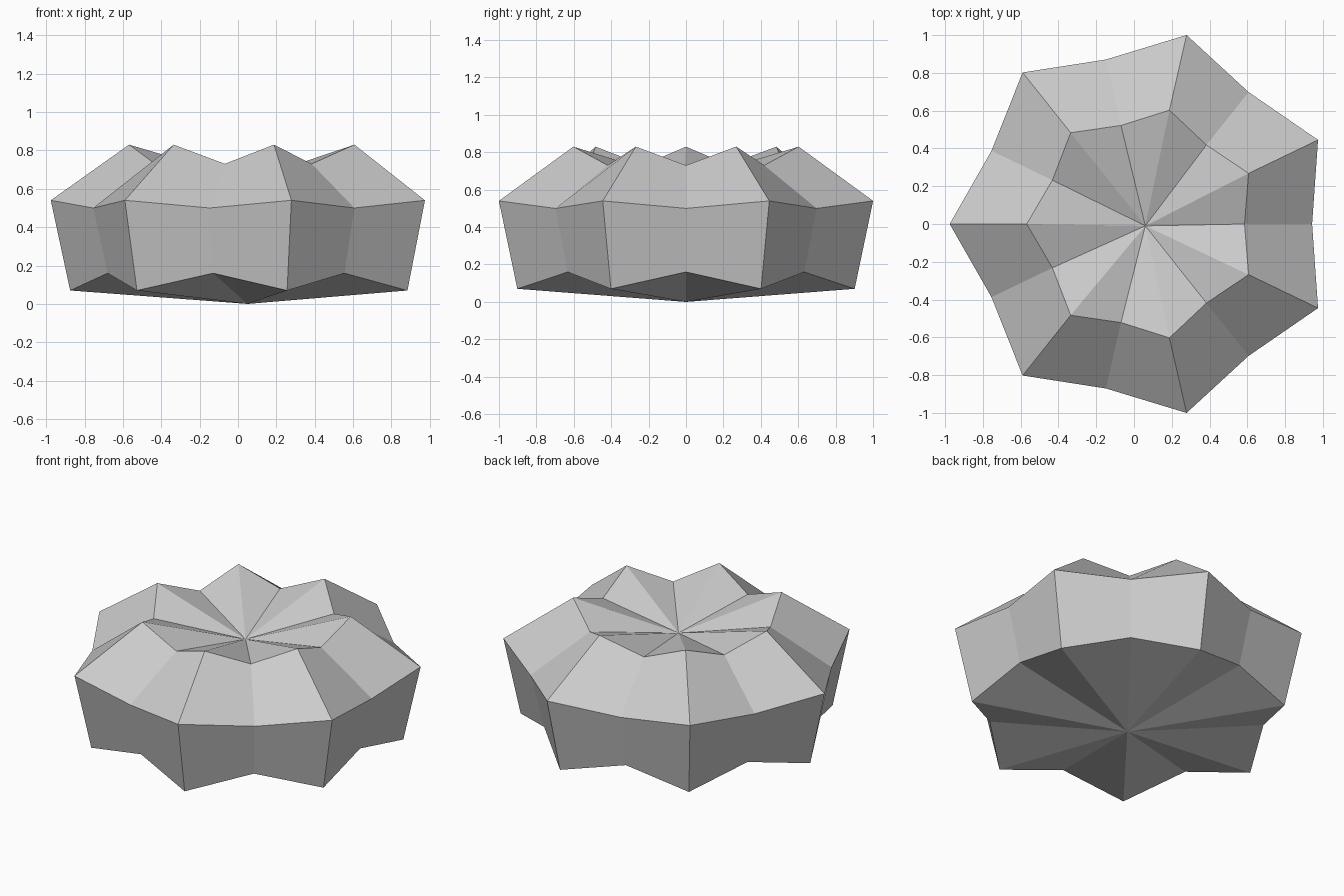
import bpy, bmesh
from math import cos, sin, pi

if "Cube" in bpy.data.objects:
    bpy.data.objects.remove(bpy.data.objects["Cube"], do_unlink=True)

POINTS = 7
CENTRE_X = 0.05

# Plain grey
grey = bpy.data.materials.new("grey")
grey.use_nodes = True
grey.diffuse_color = (0.6, 0.6, 0.6, 1)
grey.node_tree.nodes["Principled BSDF"].inputs["Base Color"].default_value = (0.6, 0.6, 0.6, 1)

bm = bmesh.new()


def star_ring(tip_r, tip_z, valley_r, valley_z):
    """Ring of alternating star tips and valleys, one tip towards -x."""
    ring = []
    for i in range(POINTS * 2):
        a = pi + i * pi / POINTS
        r, z = (valley_r, valley_z) if i % 2 else (tip_r, tip_z)
        ring.append(bm.verts.new((CENTRE_X + r * cos(a), r * sin(a), z)))
    return ring


# Foot, shoulder and crown of the star body
rings = [
    star_ring(0.925, 0.07, 0.81, 0.16),
    star_ring(1.026, 0.54, 0.893, 0.50),
    star_ring(0.618, 0.83, 0.535, 0.73),
]
bottom = bm.verts.new((CENTRE_X, 0, 0))
dimple = bm.verts.new((CENTRE_X + 0.01, -0.01, 0.645))

# Walls, sloping shoulder, pleated underside and sunken top
n = POINTS * 2
for i in range(n):
    j = (i + 1) % n
    for low, high in zip(rings, rings[1:]):
        bm.faces.new((low[i], low[j], high[j], high[i]))
    bm.faces.new((bottom, rings[0][j], rings[0][i]))
    bm.faces.new((dimple, rings[-1][i], rings[-1][j]))
bmesh.ops.recalc_face_normals(bm, faces=bm.faces)

mesh = bpy.data.meshes.new("star_body")
bm.to_mesh(mesh)
bm.free()
mesh.materials.append(grey)
body = bpy.data.objects.new("star_body", mesh)
bpy.context.collection.objects.link(body)
